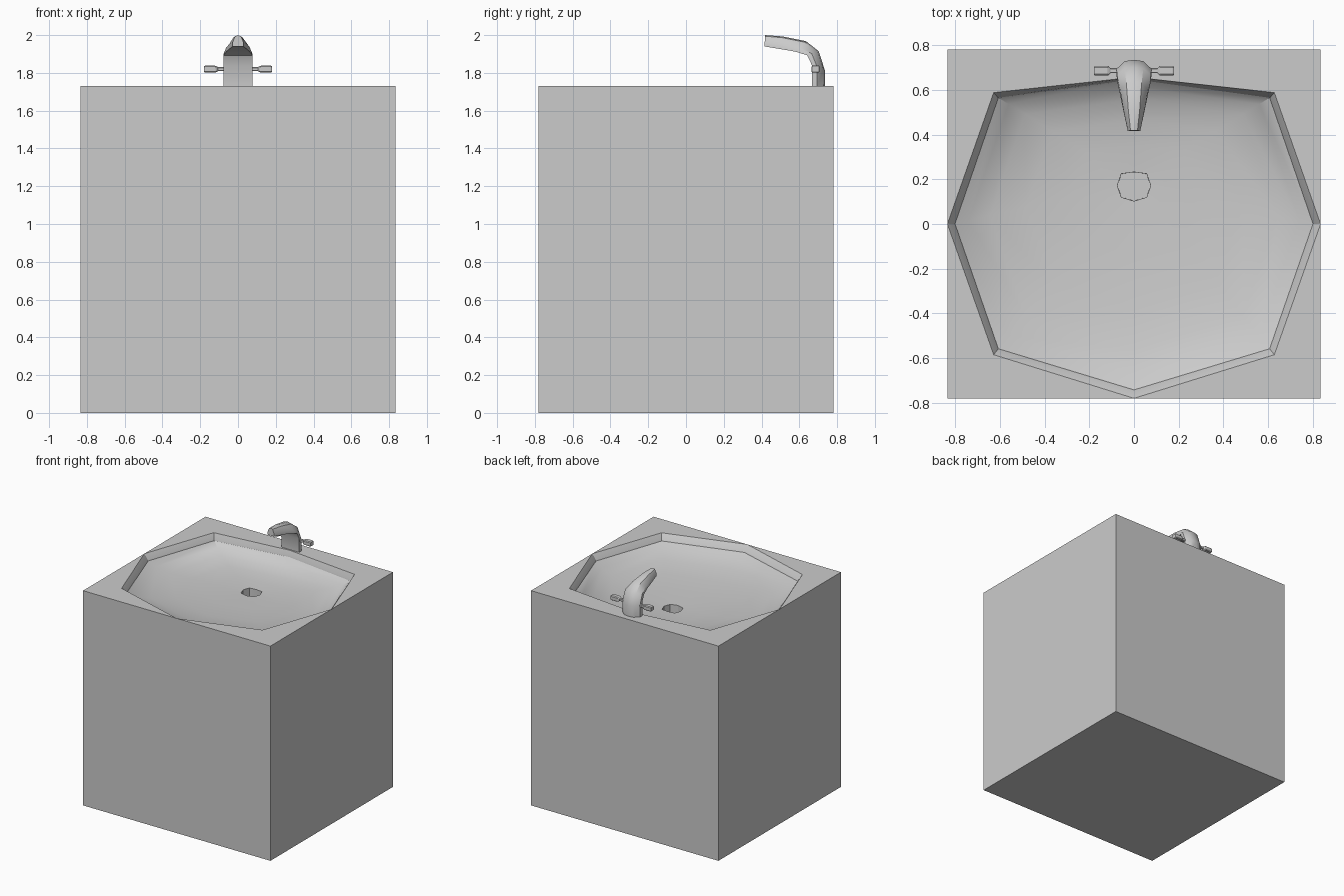
import bpy, bmesh

if "Cube" in bpy.data.objects:
    bpy.data.objects.remove(bpy.data.objects["Cube"])

W, D, H = 0.835, 0.78, 1.73   # half width, half depth, cabinet height


def finish(name, bm, angle=None):
    bmesh.ops.remove_doubles(bm, verts=bm.verts, dist=0.0005)
    bmesh.ops.recalc_face_normals(bm, faces=bm.faces)
    mesh = bpy.data.meshes.new(name)
    bm.to_mesh(mesh)
    bm.free()
    ob = bpy.data.objects.new(name, mesh)
    bpy.context.collection.objects.link(ob)
    if angle:
        bpy.ops.object.select_all(action='DESELECT')
        bpy.context.view_layer.objects.active = ob
        ob.select_set(True)
        bpy.ops.object.shade_smooth_by_angle(angle=angle)
    return ob


def loft(bm, rings, cap_start=False, cap_end=False):
    rows = [[bm.verts.new(p) for p in r] for r in rings]
    n = len(rows[0])
    for a, b in zip(rows, rows[1:]):
        for i in range(n):
            j = (i + 1) % n
            bm.faces.new((a[i], a[j], b[j], b[i]))
    if cap_start:
        bm.faces.new(rows[0])
    if cap_end:
        bm.faces.new(rows[-1])


# Eight-sided basin outline
outer = [(W, 0), (0.628, 0.588), (0, 0.657), (-0.628, 0.588),
         (-W, 0), (-0.628, -0.585), (0, -D), (0.628, -0.585)]
lip = [(0.805, 0), (0.61, 0.567), (0, 0.65), (-0.61, 0.567),
       (-0.805, 0), (-0.61, -0.562), (0, -0.747), (0.61, -0.562)]

# Cabinet and basin in one closed body
bm = bmesh.new()
top = [bm.verts.new((x, y, H)) for x, y in outer]
corners = [(W, D), (-W, D), (-W, -D), (W, -D)]
ct = [bm.verts.new((x, y, H)) for x, y in corners]
cb = [bm.verts.new((x, y, 0)) for x, y in corners]
bm.faces.new((top[0], ct[0], top[2], top[1]))
bm.faces.new((top[2], ct[0], ct[1]))
bm.faces.new((top[2], ct[1], top[4], top[3]))
bm.faces.new((top[4], ct[2], top[6], top[5]))
bm.faces.new((top[6], ct[3], top[0], top[7]))
bm.faces.new((ct[0], ct[1], cb[1], cb[0]))
bm.faces.new((ct[1], top[4], ct[2], cb[2], cb[1]))
bm.faces.new((ct[2], top[6], ct[3], cb[3], cb[2]))
bm.faces.new((ct[3], top[0], ct[0], cb[0], cb[3]))
bm.faces.new(cb)


# Bowl rings shrink from the lip towards the drain
def ring(s, z):
    t = 1 - (s - 0.093) / (1 - 0.093)
    return [(x * s, y * s + 0.172 * t, z) for x, y in lip]


loft(bm, [[(x, y, H) for x, y in outer],
          [(x, y, 1.69) for x, y in lip],
          ring(0.995, 1.68), ring(0.92, 1.648), ring(0.80, 1.618),
          ring(0.60, 1.595), ring(0.35, 1.582), ring(0.093, 1.576),
          ring(0.092, 1.49)], cap_end=True)
finish("cabinet_with_basin", bm, 0.5)

# Faucet spout: section follows inner and outer side curves (y, z), half width
path = [((0.667, 1.73), (0.735, 1.73), 0.078),
        ((0.667, 1.84), (0.735, 1.815), 0.078),
        ((0.642, 1.893), (0.702, 1.915), 0.076),
        ((0.577, 1.913), (0.635, 1.968), 0.062),
        ((0.50, 1.926), (0.51, 1.993), 0.046),
        ((0.416, 1.94), (0.418, 2.0), 0.028)]
section = [(1, 0), (1, 0.4), (0.55, 0.9), (0, 1), (-0.55, 0.9), (-1, 0.4), (-1, 0)]
rings = [[(u * w, a[0] + (b[0] - a[0]) * v, a[1] + (b[1] - a[1]) * v)
          for u, v in section] for a, b, w in path]
bm = bmesh.new()
loft(bm, rings, True, True)
finish("faucet_spout", bm, 0.6)

# Tap handles: thin stem flaring into a blocky grip
for side, sgn in (("left", -1), ("right", 1)):
    rings = []
    for x, hy, hz in ((0.06, 0.011, 0.010), (0.105, 0.011, 0.010), (0.113, 0.020, 0.015),
                      (0.121, 0.022, 0.018), (0.172, 0.022, 0.019), (0.18, 0.019, 0.016)):
        rings.append([(sgn * x, 0.686 + a * hy, 1.82 + b * hz)
                      for a, b in ((1, .7), (.7, 1), (-.7, 1), (-1, .7),
                                   (-1, -.7), (-.7, -1), (.7, -1), (1, -.7))])
    bm = bmesh.new()
    loft(bm, rings, True, True)
    finish(side + "_tap_handle", bm)
